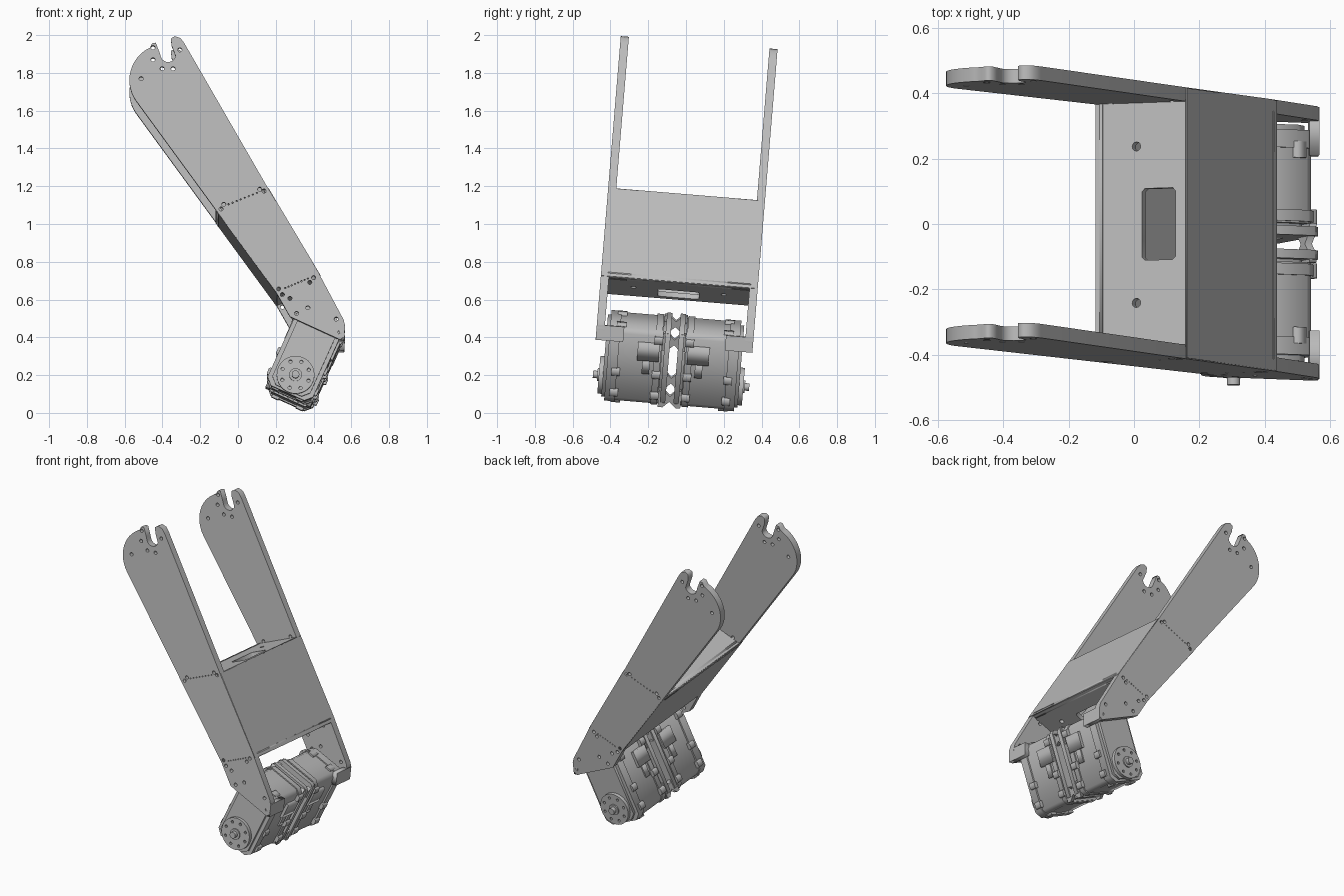
import bpy, bmesh, math
from mathutils import Matrix, Vector

if "Cube" in bpy.data.objects:
    bpy.data.objects.remove(bpy.data.objects["Cube"])

grey = bpy.data.materials.new("aluminium_grey")
grey.use_nodes = True
grey.diffuse_color = (0.5, 0.5, 0.5, 1)
grey.node_tree.nodes["Principled BSDF"].inputs["Base Color"].default_value = (0.5, 0.5, 0.5, 1)

# The whole assembly leans slightly about the x axis
PIVOT = Vector((0, 0, 1.12))
TILT = Matrix.Translation(PIVOT) @ Matrix.Rotation(math.radians(-4.75), 4, 'X') @ Matrix.Translation(-PIVOT)
Y_AXIS = Vector((0, 1, 0))


def frame(origin, xdir, ydir):
    x, y = Vector(xdir).normalized(), Vector(ydir).normalized()
    m = Matrix((x, y, x.cross(y))).transposed().to_4x4()
    return Matrix.Translation(Vector(origin)) @ m


def circle(x, y, r, n=12):
    return [(x + r * math.cos(math.tau * i / n), y + r * math.sin(math.tau * i / n)) for i in range(n)]


def rect(x0, x1, y0, y1, c=0.0):
    """Rectangle, with chamfered corners when c is set."""
    if not c:
        return [(x0, y0), (x1, y0), (x1, y1), (x0, y1)]
    return [(x0 + c, y0), (x1 - c, y0), (x1, y0 + c), (x1, y1 - c),
            (x1 - c, y1), (x0 + c, y1), (x0, y1 - c), (x0, y0 + c)]


def prism(name, outline, m, z0, z1, holes=()):
    """Extrude a 2D outline with holes between two depths of a frame."""
    curve = bpy.data.curves.new(name, 'CURVE')
    curve.dimensions, curve.fill_mode = '2D', 'BOTH'
    curve.extrude = abs(z1 - z0) / 2
    for loop in [outline, *holes]:
        sp = curve.splines.new('POLY')
        sp.points.add(len(loop) - 1)
        for p, (x, y) in zip(sp.points, loop):
            p.co = (x, y, 0, 1)
        sp.use_cyclic_u = True
    temp = bpy.data.objects.new(name + "_outline", curve)
    bpy.context.collection.objects.link(temp)
    dg = bpy.context.evaluated_depsgraph_get()
    mesh = bpy.data.meshes.new_from_object(temp.evaluated_get(dg))
    bpy.data.objects.remove(temp)
    bm = bmesh.new()
    bm.from_mesh(mesh)
    bmesh.ops.remove_doubles(bm, verts=bm.verts, dist=0.0001)
    bmesh.ops.recalc_face_normals(bm, faces=bm.faces)
    bm.to_mesh(mesh)
    bm.free()
    mesh.name = name
    mesh.materials.clear()
    mesh.materials.append(grey)
    ob = bpy.data.objects.new(name, mesh)
    bpy.context.collection.objects.link(ob)
    ob.matrix_world = TILT @ m @ Matrix.Translation((0, 0, (z0 + z1) / 2))
    return ob


# Side plates: rounded slotted top, tapering to the motor mount
def arc(cx, cy, r, a0, a1, n):
    angles = [math.radians(a0 + (a1 - a0) * i / n) for i in range(n + 1)]
    return [(cx + r * math.cos(a), cy + r * math.sin(a)) for a in angles]


outline = [(0.275, 0.508), (0.2, 0.64)] + arc(-0.385, 1.765, 0.19, 215, 115, 14)
outline += [(-0.455, 1.96), (-0.435, 1.963), (-0.415, 1.91)]
outline += arc(-0.37, 1.9, 0.04, 200, 350, 8)
outline += [(-0.352, 1.95), (-0.355, 1.985), (-0.335, 1.998), (-0.305, 1.988), (-0.285, 1.962)]
outline += [(0.159, 1.19), (0.418, 0.757), (0.56, 0.49), (0.567, 0.45), (0.56, 0.4), (0.54, 0.386)]

screw_spots = [(-0.45, 1.937), (-0.513, 1.772), (-0.45, 1.873), (-0.402, 1.825), (-0.344, 1.825),
               (-0.308, 1.925), (-0.09, 1.08), (-0.075, 1.105), (0.138, 1.175), (0.115, 1.185),
               (0.215, 0.655), (0.235, 0.625), (0.4, 0.715), (0.38, 0.69), (0.275, 0.605),
               (0.37, 0.555), (0.31, 0.525), (0.52, 0.495), (0.54, 0.425)]
plate_holes = [circle(x, z, 0.011, 10) for x, z in screw_spots]
# Fine perforations along the two fold lines
for (xa, za), (xb, zb) in [((-0.05, 1.105), (0.1, 1.165)), ((0.25, 0.66), (0.37, 0.71))]:
    for i in range(8):
        t = i / 7
        plate_holes.append(circle(xa + (xb - xa) * t, za + (zb - za) * t, 0.004, 6))

for side, label in ((-1, "front"), (1, "back")):
    m = frame((0, side * 0.395, -0.035), (1, 0, 0), (0, 0, 1))
    prism(label + "_side_plate", outline, m, -0.0215, 0.0215, plate_holes)
    # Inward lip at the lower edge of the plate
    lip = frame((0.567, 0, 0.43), (-0.06, 0, -1), Y_AXIS)
    prism(label + "_plate_lip", rect(0, 0.08, *sorted((side * 0.27, side * 0.416))), lip, -0.03, 0.0)

# Box section between the side plates
corners = {"upper_left": (-0.116, 1.04), "upper_right": (0.159, 1.155),
           "lower_right": (0.435, 0.69), "lower_left": (0.205, 0.6)}
pts = list(corners.values())
names = ["upper_end_panel", "outer_panel", "lower_end_panel", "inner_panel"]
windows = {"upper_end_panel": (0.153, 0.265, 0.135), "lower_end_panel": (0.117, 0.217, 0.12)}
for i, name in enumerate(names):
    (px, pz), (qx, qz) = pts[i], pts[(i + 1) % 4]
    d = Vector((qx - px, 0, qz - pz))
    holes, half = [], 0.414
    if name in windows:
        a, b, screw = windows[name]
        holes = [rect(a, b, -0.11, 0.11, 0.01), circle(screw, 0.24, 0.014), circle(screw, -0.24, 0.014)]
        half = 0.38
    prism(name, rect(0, d.length, -half, half), frame((px, 0, pz), d, Y_AXIS), -0.025, 0.003, holes)

# Two motors back to back, in their own slanted frame
V, W = Vector((0.91, 0, -0.41)), Vector((0.41, 0, 0.91))
CENTRE = Vector((0.352, 0, 0.272))
HORN = -0.115


def motor_part(name, loop, side, y0, y1, holes=()):
    return prism(name, loop, frame(CENTRE, V, W), -side * y0, -side * y1, holes)


round_parts = []
for side, label in ((-1, "front"), (1, "back")):
    motor_part(label + "_motor_case", rect(-0.122, 0.122, -0.21, 0.215, 0.025), side, 0.06, 0.30)
    motor_part(label + "_motor_outer_cap", rect(-0.132, 0.132, -0.218, 0.222, 0.035), side, 0.29, 0.345)
    motor_part(label + "_motor_face", rect(-0.11, 0.11, -0.205, 0.205, 0.035), side, 0.34, 0.362)
    motor_part(label + "_motor_inner_cap", rect(-0.13, 0.13, -0.216, 0.222, 0.03), side, 0.065, 0.1)
    motor_part(label + "_motor_bracket", rect(-0.138, 0.138, -0.2, 0.225, 0.02), side, 0.022, 0.05,
               [rect(-0.07, 0.07, -0.1, 0.12, 0.02)])
    motor_part(label + "_motor_back", rect(-0.1, 0.1, -0.18, 0.19, 0.02), side, 0.045, 0.07)
    # Output disc with a ring of screw holes, and its hub
    ring = [circle(0.075 * math.cos(a), HORN + 0.075 * math.sin(a), 0.009, 8)
            for a in (math.tau * k / 8 for k in range(8))]
    round_parts += [
        motor_part(label + "_output_disc", circle(0, HORN, 0.1, 40), side, 0.355, 0.384, ring),
        motor_part(label + "_output_collar", circle(0, HORN, 0.034, 24), side, 0.38, 0.392),
        motor_part(label + "_output_hub", circle(0, HORN, 0.02, 20), side, 0.38, 0.415)]
    for e in (-1, 1):
        edge = "right" if e > 0 else "left"
        # Raised connector cover and screw lugs on the narrow sides
        motor_part(f"{label}_{edge}_connector", rect(*sorted((e * 0.11, e * 0.14)), 0.05, 0.15), side, 0.075, 0.19)
        motor_part(f"{label}_{edge}_rib", rect(*sorted((e * 0.11, e * 0.13)), -0.03, 0.05), side, 0.12, 0.16)
        for k, w in enumerate((-0.15, -0.03, 0.17)):
            for y in (0.06, 0.275):
                motor_part(f"{label}_{edge}_lug_{k}", rect(*sorted((e * 0.11, e * 0.145)), w - 0.02, w + 0.02, 0.006),
                           side, y, y + 0.045)
        # Lugs on the short ends
        for v in (-0.07, 0.07):
            motor_part(f"{label}_end_lug", rect(v - 0.02, v + 0.02, *sorted((e * 0.2, e * 0.226))), side, 0.26, 0.31)

# Waisted links joining the motors
for e in (-1, 1):
    for end in (-1, 1):
        m = frame(CENTRE + V * (e * 0.118) + W * (end * 0.165), Y_AXIS, W)
        link = [(-0.06, -0.05), (-0.035, -0.05), (0, -0.015), (0.035, -0.05), (0.06, -0.05),
                (0.06, 0.05), (0.035, 0.05), (0, 0.015), (-0.035, 0.05), (-0.06, 0.05)]
        prism("motor_link", link, m, -0.012, 0.012)

# Smooth the round parts while keeping their rims sharp
bpy.ops.object.select_all(action='DESELECT')
for ob in round_parts:
    ob.select_set(True)
bpy.context.view_layer.objects.active = round_parts[0]
bpy.ops.object.shade_smooth_by_angle(angle=math.radians(30))
